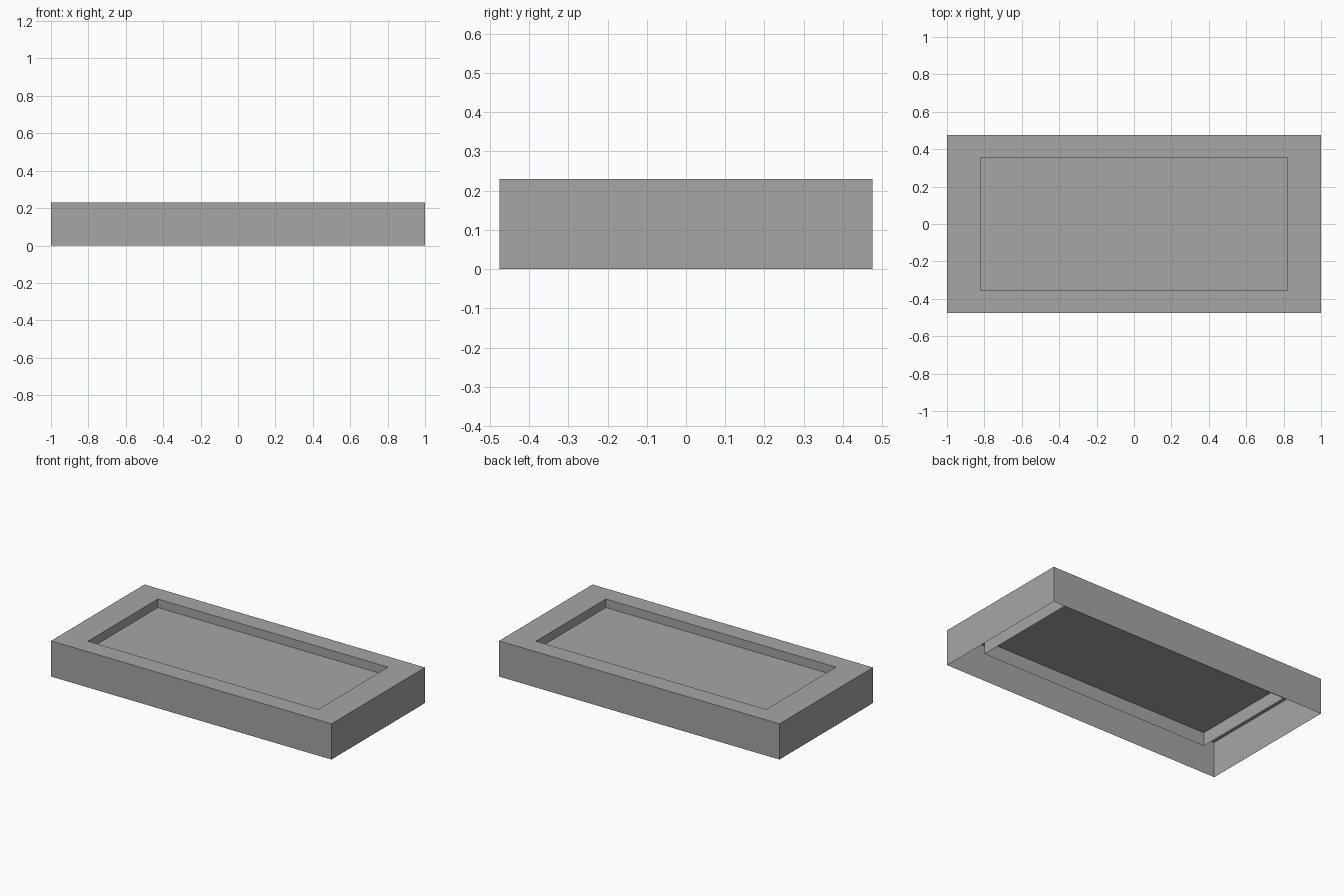
import bpy
import bmesh

cube = bpy.data.objects.get("Cube")
if cube:
    bpy.data.objects.remove(cube, do_unlink=True)

# Half sizes and heights
OUTER = (1.0, 0.476)
INNER = (0.821, 0.356)
TOP, FLOOR, SKIRT = 0.23, 0.175, 0.088

grey = bpy.data.materials.new("plain grey")
grey.use_nodes = True
colour = (0.38, 0.38, 0.38, 1)
grey.diffuse_color = colour
grey.node_tree.nodes["Principled BSDF"].inputs["Base Color"].default_value = colour


def loop(bm, half, z):
    """Rectangle of vertices, anticlockwise from above."""
    x, y = half
    return [bm.verts.new((sx * x, sy * y, z))
            for sx, sy in ((-1, -1), (1, -1), (1, 1), (-1, 1))]


def sheet(name, sections, capped=False):
    """Thin open shell joining rectangular sections in order."""
    bm = bmesh.new()
    loops = [loop(bm, half, z) for half, z in sections]
    for a, b in zip(loops, loops[1:]):
        for i in range(4):
            j = (i + 1) % 4
            bm.faces.new((a[i], a[j], b[j], b[i]))
    if capped:
        bm.faces.new(loops[-1])
    mesh = bpy.data.meshes.new(name)
    bm.to_mesh(mesh)
    bm.free()
    mesh.materials.append(grey)
    obj = bpy.data.objects.new(name, mesh)
    bpy.context.collection.objects.link(obj)
    return obj


# Outer walls, flat rim and the inner skirt hanging below the rim
sheet("tray_frame", [(OUTER, 0), (OUTER, TOP), (INNER, TOP), (INNER, SKIRT)])

# Sunken panel inside the skirt
sheet("tray_floor", [(INNER, FLOOR)], capped=True)
